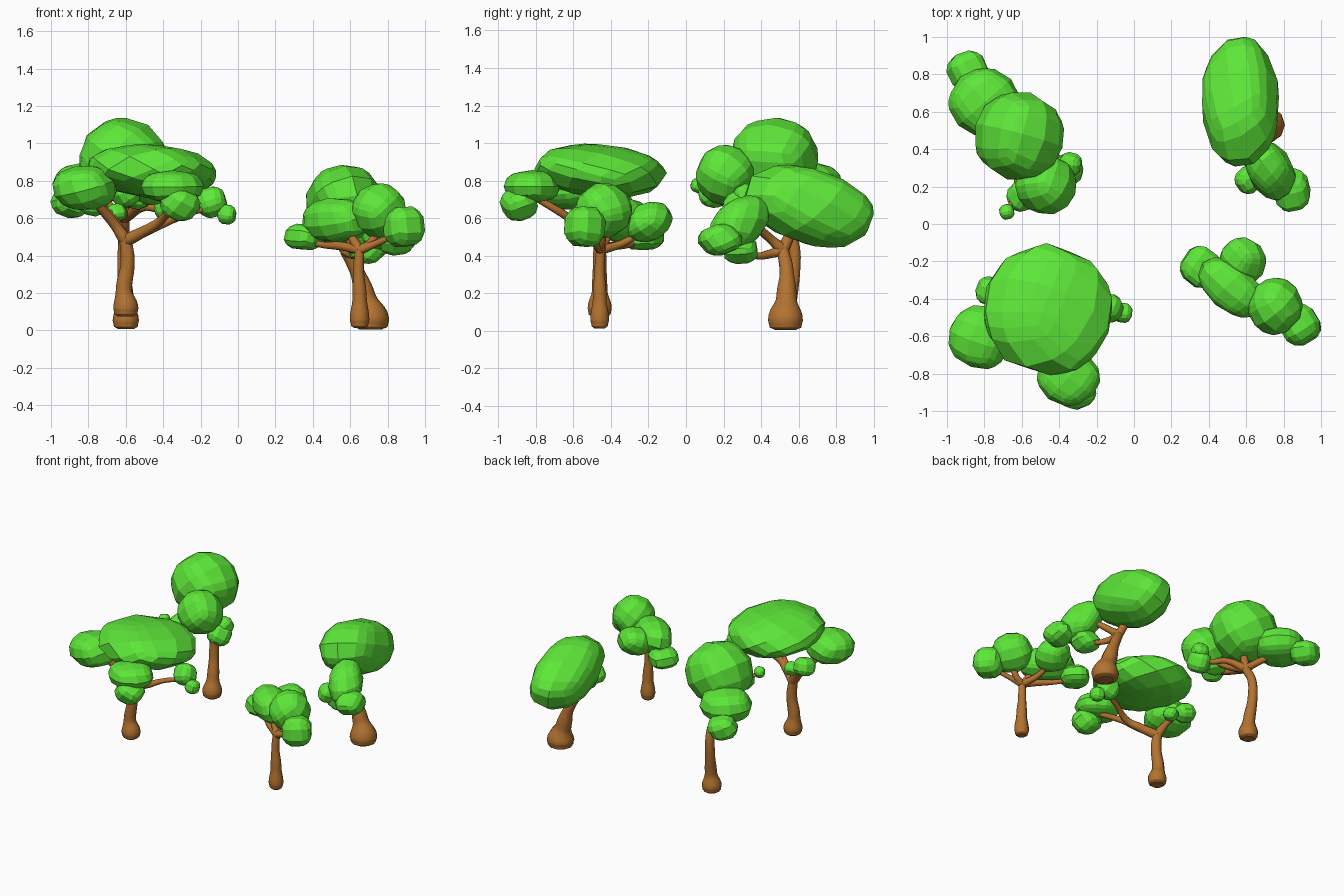
import bpy, bmesh, random
from math import radians, copysign
from mathutils import Vector, Euler

random.seed(4)

def material(name, rgb):
    m = bpy.data.materials.new(name)
    m.diffuse_color = (*rgb, 1)
    return m

LEAF = material("leaf_green", (0.11, 0.8, 0.04))
BARK = material("bark_brown", (0.45, 0.17, 0.03))

def lobe(name, center, radii, rot=(0, 0, 0)):
    """Faceted leaf clump: a subdivided cube pushed onto a blunt ellipsoid."""
    bm = bmesh.new()
    bmesh.ops.create_cube(bm, size=2)
    cuts = 3 if max(radii) > 0.12 else 2
    bmesh.ops.subdivide_edges(bm, edges=bm.edges[:], cuts=cuts, use_grid_fill=True)
    spin = Euler([random.uniform(0, 3) for _ in range(3)]).to_matrix()
    turn = Euler([radians(a) for a in rot]).to_matrix()
    blunt = min(1, radii[2] / radii[0]) ** 0.2
    for v in bm.verts:
        warped = Vector([c * (1.25 - 0.25 * c * c) for c in v.co])
        p = spin @ warped.normalized() * random.uniform(1.0, 1.035)
        p.z = copysign(abs(p.z) ** blunt, p.z)
        v.co = turn @ Vector([p[i] * radii[i] for i in range(3)])
    me = bpy.data.meshes.new(name)
    bm.to_mesh(me)
    bm.free()
    me.materials.append(LEAF)
    ob = bpy.data.objects.new(name, me)
    ob.location = center
    bpy.context.collection.objects.link(ob)

def limbs(name, paths):
    """Tapered smooth tubes; each path point is (x, y, z, radius)."""
    cu = bpy.data.curves.new(name, 'CURVE')
    cu.dimensions = '3D'
    cu.bevel_depth = 1
    cu.bevel_resolution = 3
    cu.resolution_u = 6
    cu.use_fill_caps = True
    for path in paths:
        s = cu.splines.new('BEZIER')
        s.bezier_points.add(len(path) - 1)
        s.radius_interpolation = 'EASE'
        for bp, (x, y, z, r) in zip(s.bezier_points, path):
            bp.co = (x, y, z)
            bp.radius = r
            bp.handle_left_type = bp.handle_right_type = 'AUTO'
    cu.materials.append(BARK)
    ob = bpy.data.objects.new(name, cu)
    bpy.context.collection.objects.link(ob)

def tree(name, trunk, branches, lobes):
    limbs(name + "_trunk", [trunk])
    fork = trunk[-1]
    limbs(name + "_branches", [[fork] + b for b in branches])
    for i, l in enumerate(lobes):
        lobe(f"{name}_leaf_clump_{i + 1}", *l)

# front left tree: broad flat crown
tree("front_left_tree",
     [(-.60, -.46, .075, .045), (-.60, -.46, .09, .062), (-.60, -.46, .12, .067),
      (-.61, -.46, .22, .043), (-.59, -.46, .36, .038), (-.60, -.46, .48, .034)],
     [[(-.67, -.48, .58, .027), (-.78, -.57, .70, .02)],
      [(-.67, -.42, .60, .022), (-.75, -.37, .68, .015)],
      [(-.50, -.52, .53, .030), (-.41, -.56, .57, .026), (-.26, -.51, .63, .018), (-.10, -.46, .66, .014)],
      [(-.50, -.53, .53, .028), (-.40, -.62, .60, .022), (-.34, -.82, .72, .018)]],
     [((-.46, -.46, .852), (.342, .347, .138), (-4, 3, 0)),
      ((-.82, -.605, .762), (.172, .17, .12)),
      ((-.35, -.82, .768), (.165, .148, .088)),
      ((-.31, -.89, .675), (.108, .102, .09)),
      ((-.14, -.45, .685), (.085, .08, .085)),
      ((-.06, -.475, .62), (.054, .055, .055)),
      ((-.77, -.36, .68), (.08, .08, .07)),
      ((-.65, -.37, .63), (.055, .055, .05))])

# back left tree: tallest, round crown on a chain of clumps
tree("back_left_tree",
     [(-.60, .54, .008, .045), (-.60, .54, .022, .064), (-.60, .54, .055, .07),
      (-.60, .55, .16, .043), (-.61, .575, .32, .035), (-.61, .57, .47, .032), (-.61, .50, .60, .03)],
     [[(-.67, .54, .65, .025), (-.78, .64, .72, .02), (-.88, .80, .69, .015)],
      [(-.55, .38, .65, .024), (-.48, .24, .76, .018)],
      [(-.50, .42, .66, .022), (-.42, .36, .65, .02), (-.36, .30, .67, .015)],
      [(-.62, .32, .66, .022), (-.63, .18, .72, .018), (-.67, .08, .77, .012)],
      [(-.61, .47, .78, .022)]],
     [((-.615, .47, .915), (.238, .237, .22)),
      ((-.80, .65, .78), (.187, .18, .12)),
      ((-.89, .82, .69), (.11, .108, .09)),
      ((-.47, .21, .83), (.162, .157, .157)),
      ((-.36, .285, .66), (.09, .09, .088)),
      ((-.34, .32, .72), (.065, .065, .065)),
      ((-.60, .15, .73), (.08, .085, .075)),
      ((-.54, .25, .72), (.085, .085, .075)),
      ((-.68, .065, .775), (.042, .042, .042))])

# back right tree: long tilted crown, thick leaning trunk
tree("back_right_tree",
     [(.71, .53, .004, .06), (.71, .53, .02, .09), (.71, .53, .06, .097),
      (.68, .535, .18, .056), (.63, .535, .33, .038), (.575, .515, .43, .033)],
     [[(.55, .56, .52, .028), (.56, .62, .62, .022)],
      [(.60, .45, .41, .024), (.66, .37, .40, .018), (.68, .30, .43, .015)],
      [(.60, .45, .49, .024), (.68, .36, .56, .02), (.74, .28, .58, .016)]],
     [((.568, .655, .665), (.21, .357, .203), (-16, 0, 0)),
      ((.73, .285, .575), (.122, .185, .122), (35, 0, 28)),
      ((.845, .18, .485), (.102, .117, .085)),
      ((.69, .29, .43), (.105, .10, .075)),
      ((.61, .235, .48), (.072, .075, .072))])

# front right tree: smallest, spreading clumps
tree("front_right_tree",
     [(.65, -.46, .012, .03), (.65, -.46, .026, .046), (.65, -.46, .06, .052),
      (.65, -.46, .18, .038), (.645, -.46, .34, .028), (.65, -.455, .43, .026)],
     [[(.56, -.40, .45, .024), (.44, -.30, .46, .017), (.36, -.24, .49, .014)],
      [(.60, -.33, .47, .02), (.58, -.22, .54, .015)],
      [(.71, -.45, .47, .022), (.76, -.44, .58, .018)],
      [(.75, -.49, .47, .018), (.86, -.54, .52, .014)],
      [(.58, -.40, .54, .02)]],
     [((.355, -.23, .50), (.11, .115, .075)),
      ((.58, -.20, .58), (.125, .13, .10), (25, 0, 0)),
      ((.52, -.34, .59), (.20, .125, .118), (0, 0, -38)),
      ((.755, -.44, .64), (.145, .15, .145)),
      ((.886, -.54, .555), (.116, .114, .117))])
